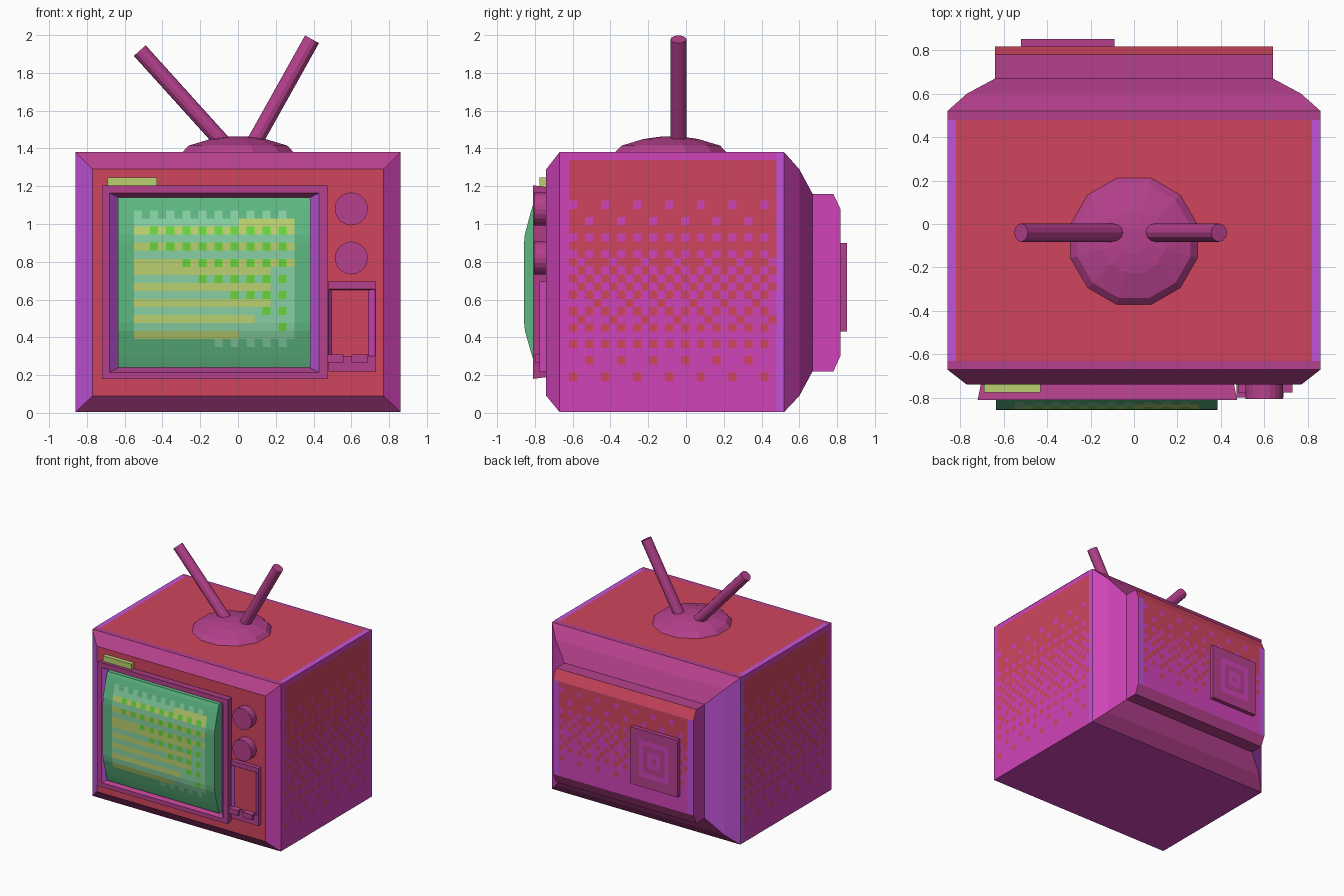
import bpy, bmesh, math
from mathutils import Vector, Matrix

if "Cube" in bpy.data.objects:
    bpy.data.objects.remove(bpy.data.objects["Cube"])

# ---- colours (sRGB bytes -> linear) ----
COLORS = {
    "red": (208, 69, 94), "mauve": (182, 65, 141), "magenta": (208, 67, 185),
    "purple": (193, 84, 218), "screen_green": (94, 184, 130), "pale_green": (134, 208, 162),
    "yellow_green": (186, 208, 112), "bright_green": (104, 212, 58),
}
NAMES = list(COLORS)
RED, MAUVE, MAGENTA, PURPLE, GREEN, PALE, YELLOW, BRIGHT = range(8)


def lin(c):
    c /= 255
    return c / 12.92 if c < 0.04045 else ((c + 0.055) / 1.055) ** 2.4


for n, c in COLORS.items():
    bpy.data.materials.new(n).diffuse_color = (*map(lin, c), 1)


def finish(name, bm, rule=None):
    """Turn a bmesh into an object; rule(normal, centre) picks the colour."""
    bm.normal_update()
    if rule is not None:
        for f in bm.faces:
            f.material_index = rule(f.normal, f.calc_center_median()) if callable(rule) else rule
    me = bpy.data.meshes.new(name)
    bm.to_mesh(me)
    bm.free()
    for n in NAMES:
        me.materials.append(bpy.data.materials[n])
    ob = bpy.data.objects.new(name, me)
    bpy.context.collection.objects.link(ob)
    return ob


def loft(name, rings, rule):
    """Closed solid through rectangles (x0, x1, z0, z1, y)."""
    bm = bmesh.new()
    loops = [[bm.verts.new((x, y, z)) for x, z in ((a, c), (b, c), (b, d), (a, d))]
             for a, b, c, d, y in rings]
    for p, q in zip(loops, loops[1:]):
        for i in range(4):
            j = (i + 1) % 4
            bm.faces.new((p[i], p[j], q[j], q[i]))
    bm.faces.new(loops[0])
    bm.faces.new(loops[-1])
    bmesh.ops.recalc_face_normals(bm, faces=bm.faces)
    return finish(name, bm, rule)


def block(name, x0, x1, z0, z1, y0, y1, rule):
    return loft(name, [(x0, x1, z0, z1, y0), (x0, x1, z0, z1, y1)], rule)


def pixels(name, origin, u, v, nu, nv, su, sv, rule):
    """Sheet of nu x nv cells; rule(column, row, centre) picks each colour."""
    bm = bmesh.new()
    o, u, v = Vector(origin), Vector(u) * su, Vector(v) * sv
    g = [[bm.verts.new(o + u * i + v * j) for i in range(nu + 1)] for j in range(nv + 1)]
    for j in range(nv):
        for i in range(nu):
            f = bm.faces.new((g[j][i], g[j][i + 1], g[j + 1][i + 1], g[j + 1][i]))
            f.material_index = rule(i, j, f.calc_center_median())
    return finish(name, bm)


BAYER = ((0, 8, 2, 10), (12, 4, 14, 6), (3, 11, 1, 9), (15, 7, 13, 5))


def fade(top, height):
    """Dithered fade from red (above) to magenta (below)."""
    def rule(i, j, c):
        t = (top - c.z) / height
        return MAGENTA if t > (BAYER[j % 4][i % 4] + 0.5) / 16 else RED
    return rule


# ---- cabinet ----
def body_rule(n, c):
    if n.y < -0.95 or n.y > 0.95:
        return RED if n.y < 0 else MAUVE
    if abs(n.x) > 0.3:
        if abs(n.x) > 0.95:
            return PURPLE if c.y > 0.4 else MAGENTA
        return PURPLE if n.x < 0 else MAGENTA
    return MAGENTA if n.z < -0.95 else MAUVE


loft("cabinet", [(-.77, .77, .09, 1.29, -.74), (-.86, .86, .005, 1.38, -.67),
                 (-.86, .86, .005, 1.38, .48), (-.86, .86, .005, 1.38, .52),
                 (-.77, .77, .09, 1.29, .60), (-.64, .64, .22, 1.16, .67)], body_rule)
P = 1.1 / 26
for s, side in ((1, "right"), (-1, "left")):
    pixels(side + "_side_panel", (s * .863, -.62 if s > 0 else .48, .04), (0, s, 0), (0, 0, 1),
           26, 30, P, 1.3 / 30, fade(1.24, 1.1))
pixels("top_panel", (-.86, -.63, 1.383), (1, 0, 0), (0, 1, 0), 43, 1, .04, 1.11,
       lambda i, j, c: PURPLE if i in (0, 42) else RED)

# ---- rear housing with its panel and hatch ----
loft("rear_housing", [(-.64, .64, .22, 1.16, .66), (-.64, .64, .22, 1.16, .78),
                      (-.64, .64, .30, 1.08, .817)],
     lambda n, c: MAGENTA if abs(n.x) > .5 else PURPLE if n.y > .95 else
     RED if n.z > .3 and n.y > .1 else MAUVE)
pixels("rear_panel", (.59, .82, .30), (-1, 0, 0), (0, 0, 1), 28, 18, 1.18 / 28, .78 / 18,
       fade(1.04, .68))
block("rear_hatch", -.52, -.09, .43, .90, .81, .853, MAUVE)
pixels("rear_hatch_pattern", (-.13, .856, .47), (-1, 0, 0), (0, 0, 1), 9, 9, .35 / 9, .39 / 9,
       lambda i, j, c: MAGENTA if min(i, j, 8 - i, 8 - j) % 2 else MAUVE)

# ---- screen surround ----
loft("screen_frame", [(-.705, .46, .19, 1.195, -.735), (-.72, .475, .18, 1.205, -.81),
                      (-.68, .43, .215, 1.165, -.81), (-.63, .38, .24, 1.14, -.755)],
     lambda n, c: PURPLE if abs(n.x) > .3 and -.67 < c.x < .42 else MAUVE)


# ---- bulging screen with pixel picture ----
def bulge(z):
    pts = ((.24, -.795), (.29, -.812), (.45, -.857), (.93, -.857), (1.10, -.812), (1.14, -.795))
    for (a, ya), (b, yb) in zip(pts, pts[1:]):
        if z <= b + 1e-6:
            return ya + (yb - ya) * (z - a) / (b - a)
    return pts[-1][1]


def picture(x, z):
    k = round((.965 - z) / .0425)
    i = round((x + .635) / .0425 - .5)
    if not (-.53 < x < .29 and -2 <= k <= 14):
        return GREEN
    if k in (-2, 14):
        return PALE if (i % 2 == 0 and (k < 0 or x > -.15)) or (k < 0 and x < -.5) else GREEN
    if k % 2 == 0 and i % 2 == 0 and x > -.49 + max(0, k - 2) * .07:
        return BRIGHT
    if k in (0, 2, 4) or (k == -1 and x > 0) or (k >= 5 and k % 2 and x < .16 - max(0, k - 9) * .04):
        return YELLOW
    return PALE


bm = bmesh.new()
zs = [.24] + [.986 - .0425 * k for k in range(17, -4, -1)] + [1.14]
xs = [-.635 + .0425 * i for i in range(25)]
g = [[bm.verts.new((x, bulge(z), z)) for x in xs] for z in zs]
for j in range(len(zs) - 1):
    for i in range(24):
        f = bm.faces.new((g[j][i], g[j][i + 1], g[j + 1][i + 1], g[j + 1][i]))
        c = f.calc_center_median()
        f.material_index = picture(c.x, c.z)
# side walls back into the frame
rim = [e for e in bm.edges if e.is_boundary]
ext = bmesh.ops.extrude_edge_only(bm, edges=rim)["geom"]
for e in ext:
    if isinstance(e, bmesh.types.BMVert):
        e.co.y = -.75
    elif isinstance(e, bmesh.types.BMFace):
        e.material_index = GREEN
bmesh.ops.recalc_face_normals(bm, faces=bm.faces)
bm.normal_update()
mid = min(bm.faces, key=lambda f: (f.calc_center_median() - Vector((-.12, -.857, .7))).length)
if mid.normal.y > 0:
    bmesh.ops.reverse_faces(bm, faces=bm.faces)
finish("screen", bm)

# ---- controls ----
block("indicator_plate", -.69, -.43, 1.195, 1.245, -.735, -.775, YELLOW)
loft("speaker_panel", [(.478, .73, .22, .695, -.735), (.478, .73, .22, .695, -.775),
                       (.478, .725, .30, .655, -.775), (.495, .69, .30, .65, -.75)],
     lambda n, c: RED if n.y < -.9 and c.y > -.76 else
     (PURPLE if c.x < .6 else MAGENTA) if abs(n.x) > .3 else MAUVE)
for n, x in (("left", .515), ("right", .645)):
    block(n + "_button", x - .043, x + .043, .268, .31, -.74, -.80, MAUVE)


def rod(name, a, b, r, sides):
    a, b = Vector(a), Vector(b)
    m = Matrix.Translation((a + b) / 2) @ (b - a).to_track_quat('Z', 'Y').to_matrix().to_4x4()
    bm = bmesh.new()
    bmesh.ops.create_cone(bm, cap_ends=True, segments=sides, radius1=r, radius2=r,
                          depth=(b - a).length, matrix=m)
    return finish(name, bm, MAUVE)


for n, z in (("upper", 1.08), ("lower", .82)):
    rod(n + "_knob", (.6, -.735, z), (.6, -.805, z), .087, 20)

# ---- aerial: faceted dome and two rods ----
bm = bmesh.new()
rings = [[bm.verts.new((r * math.cos(t), -.08 + r * math.sin(t), z))
          for t in [math.radians(15 + 30 * i) for i in range(12)]]
         for r, z in ((.31, 1.375), (.27, 1.415), (.15, 1.45), (.06, 1.462))]
for p, q in zip(rings, rings[1:]):
    for i in range(12):
        bm.faces.new((p[i], p[(i + 1) % 12], q[(i + 1) % 12], q[i]))
bm.faces.new(rings[-1])
bm.faces.new(rings[0][::-1])
finish("aerial_base", bm, MAUVE)
rod("left_aerial", (-.07, -.04, 1.42), (-.52, -.04, 1.918), .042, 12)
rod("right_aerial", (.08, -.04, 1.42), (.392, -.04, 1.978), .042, 12)

for m in bpy.data.materials:
    if m.users and not m.is_grease_pencil:
        m.use_nodes = True
        m.node_tree.nodes["Principled BSDF"].inputs["Base Color"].default_value = m.diffuse_color
